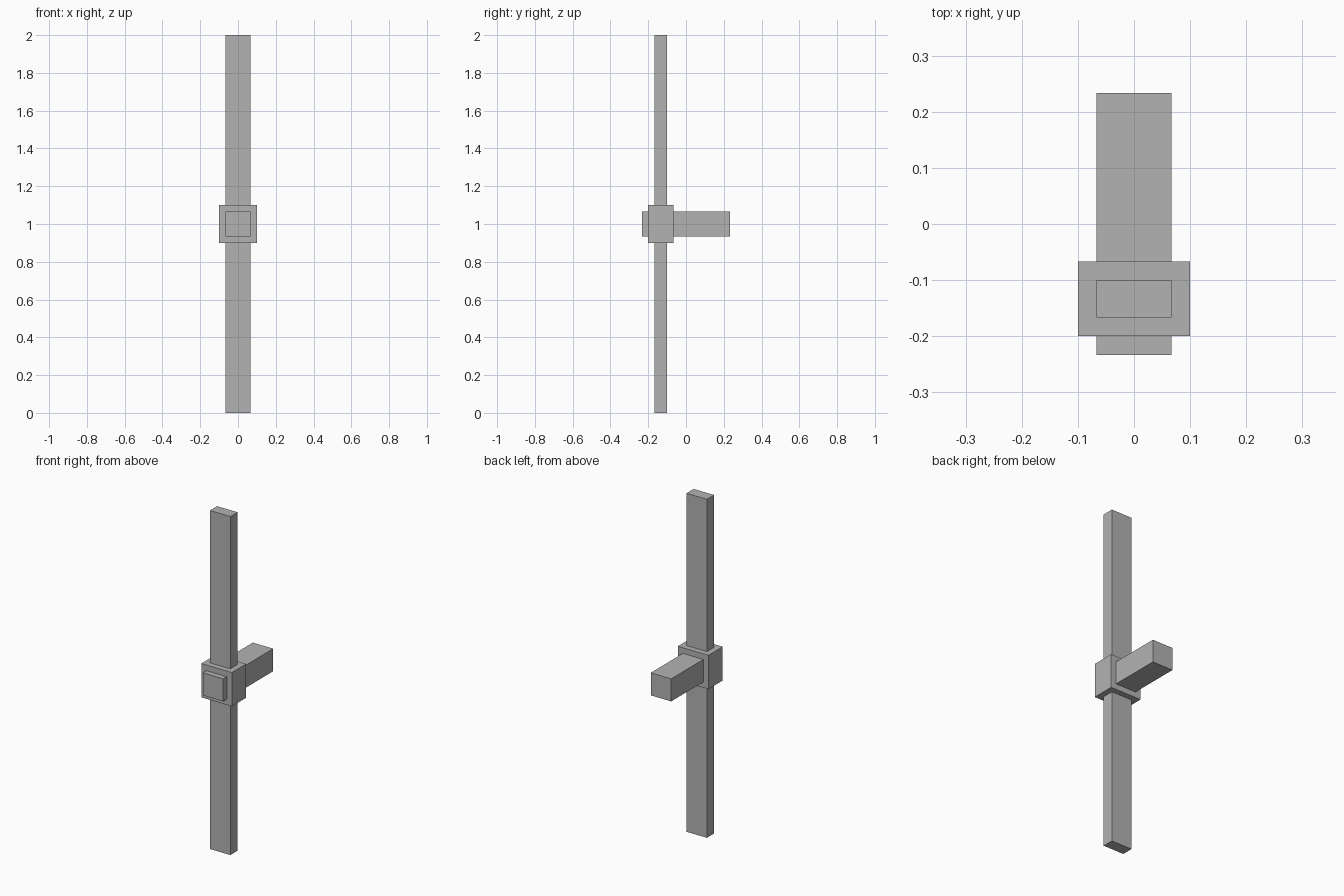
import bpy
from mathutils import Vector

cube = bpy.data.objects.get("Cube")
if cube:
    bpy.data.objects.remove(cube, do_unlink=True)

# Single plain grey
GREY = (0.45, 0.45, 0.45, 1.0)
grey = bpy.data.materials.new("plain grey")
grey.use_nodes = True
grey.diffuse_color = GREY
grey.node_tree.nodes["Principled BSDF"].inputs["Base Color"].default_value = GREY

U = 1 / 30      # the parts sit on a regular grid of this step
MID = 1.0       # height of the hub centre


def box(name, low, high):
    """Flat-shaded box between two corners, in grid steps around the hub height."""
    low, high = Vector(low) * U, Vector(high) * U
    bpy.ops.mesh.primitive_cube_add(size=1, location=(low + high) / 2 + Vector((0, 0, MID)))
    obj = bpy.context.object
    obj.name = name
    obj.scale = high - low
    bpy.ops.object.transform_apply(location=False, rotation=False, scale=True)
    obj.data.materials.append(grey)
    return obj


# Hub block with the axle running through it from front to back
box("hub", (-3, -6, -3), (3, -2, 3))
box("axle", (-2, -7, -2), (2, 7, 2))

# Two blades, above and below the hub
box("upper_blade", (-2, -5, 3), (2, -3, 30))
box("lower_blade", (-2, -5, -30), (2, -3, -3))
